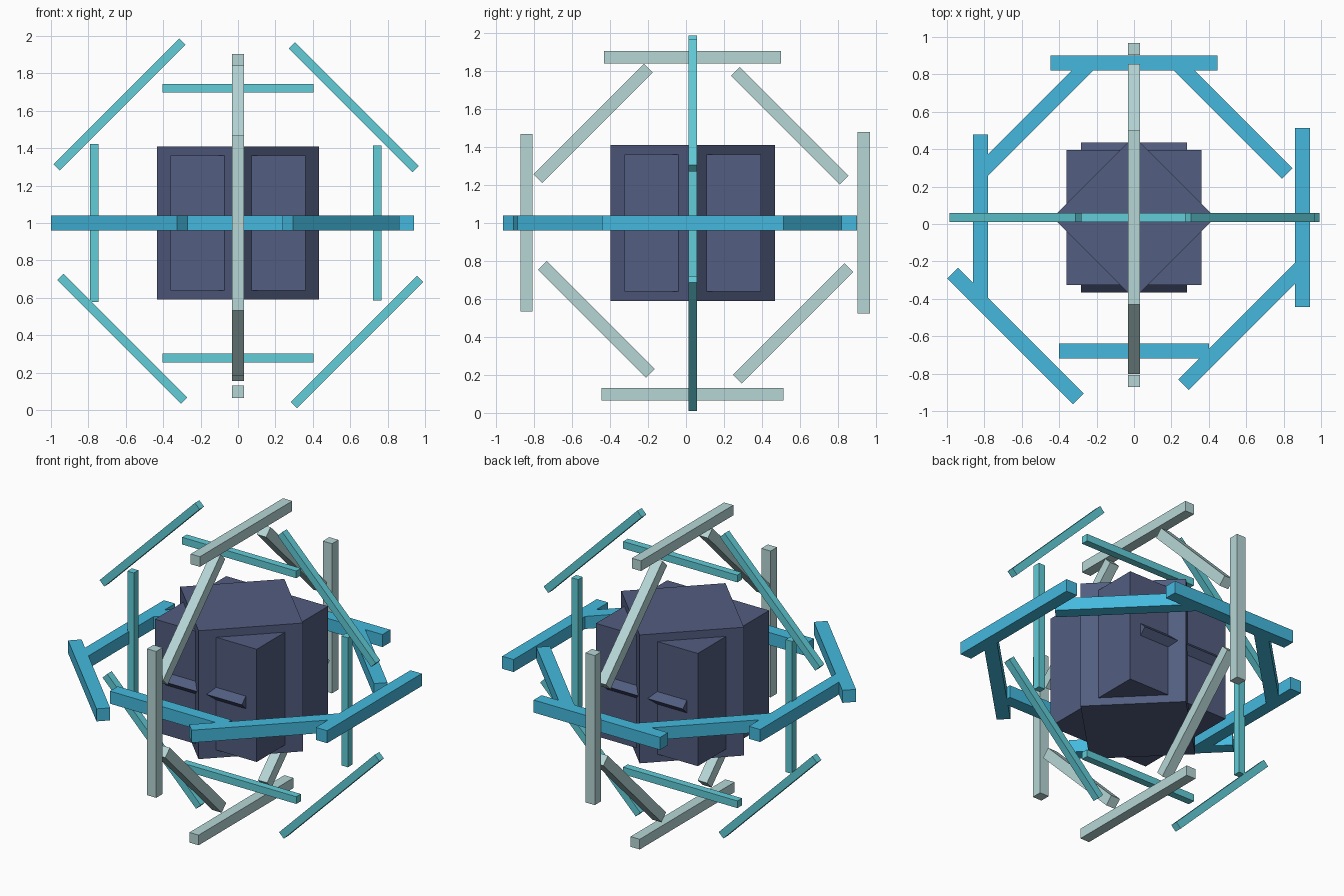
import bpy
import math
from mathutils import Matrix, Vector

old = bpy.data.objects.get("Cube")
if old:
    bpy.data.objects.remove(old, do_unlink=True)

CENTRE = Vector((0, 0.035, 1))


def material(name, rgb):
    mat = bpy.data.materials.new(name)
    mat.use_nodes = True
    colour = (*rgb, 1)
    mat.diffuse_color = colour
    mat.node_tree.nodes["Principled BSDF"].inputs["Base Color"].default_value = colour
    return mat


def box(name, size, matrix, mat):
    """Box of the given size, placed relative to the sculpture's centre."""
    bpy.ops.mesh.primitive_cube_add(size=1)
    obj = bpy.context.object
    obj.name = name
    obj.matrix_world = Matrix.Translation(CENTRE) @ matrix @ Matrix.Diagonal((*size, 1))
    obj.data.materials.append(mat)
    return obj


def ring(name, u, v, thickness, radii, mat):
    """Eight tangent bars in the plane of u and v, each at its own radius."""
    u, v = Vector(u), Vector(v)
    normal = u.cross(v)
    for i, radius in enumerate(radii):
        angle = i * math.pi / 4
        out = u * math.cos(angle) + v * math.sin(angle)
        along = normal.cross(out)
        matrix = Matrix((along, out, along.cross(out))).transposed().to_4x4()
        matrix.translation = out * radius
        length = 2 * radius * math.tan(math.pi / 8) + 0.21
        box(f"{name}_bar_{i + 1}", (length, thickness, thickness), matrix, mat)


slate = material("slate_blue", (0.084, 0.109, 0.216))
blue = material("bright_blue", (0.058, 0.485, 0.73))
teal = material("teal", (0.122, 0.61, 0.687))
pale = material("pale_grey_green", (0.468, 0.672, 0.672))

# Core: three interlocking blocks
box("core_cube", (0.72, 0.72, 0.72), Matrix(), slate)
box("core_upright_block", (0.613, 0.613, 0.82),
    Matrix.Rotation(math.pi / 4, 4, "Z"), slate)
box("core_tilted_cube", (0.566, 0.566, 0.566),
    Matrix.Rotation(math.pi / 4, 4, "X"), slate)

# Three crossing rings of bars
X, Y, Z = (1, 0, 0), (0, 1, 0), (0, 0, 1)
ring("level_ring", X, Y, 0.08,
     (0.9, 0.746, 0.825, 0.75, 0.82, 0.896, 0.715, 0.82), blue)
ring("facing_ring", X, Z, 0.046,
     (0.745, 0.875, 0.72, 0.896, 0.768, 0.875, 0.722, 0.9), teal)
ring("side_ring", Y, Z, 0.065,
     (0.9, 0.723, 0.872, 0.741, 0.875, 0.718, 0.902, 0.748), pale)
